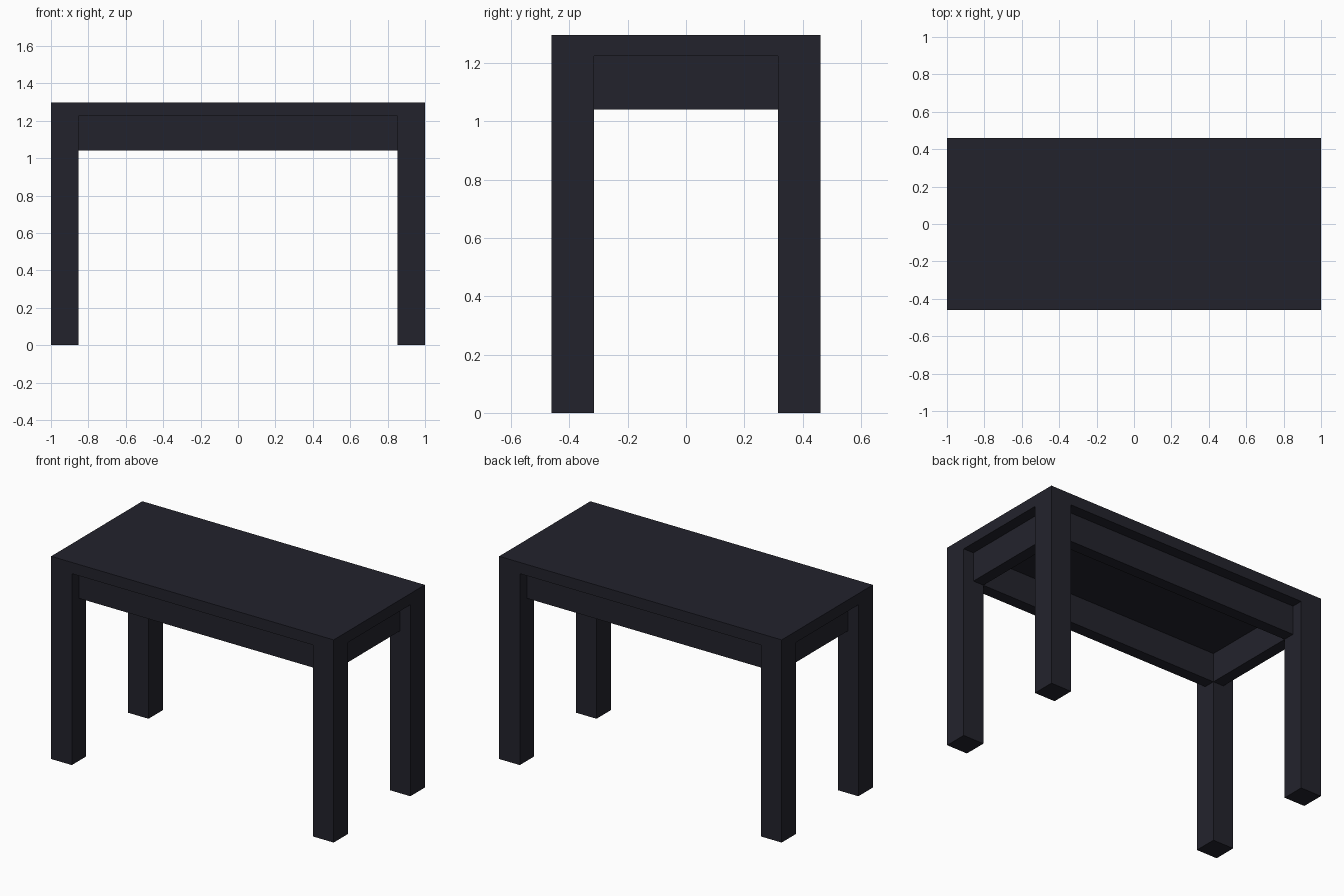
import bpy, bmesh
from mathutils import Vector, Matrix

if "Cube" in bpy.data.objects:
    bpy.data.objects.remove(bpy.data.objects["Cube"])

# Main dimensions
HX, HY, H = 1.0, 0.461, 1.297      # half length, half width, height
LEG = 0.146                        # square leg size
TOP_Z, RAIL_Z = 1.225, 1.04        # underside of top, underside of rails
RECESS = 0.072                     # rail setback from the leg faces

wood = bpy.data.materials.new("dark charcoal")
wood.diffuse_color = (0.0165, 0.0165, 0.0255, 1)
wood.use_nodes = True
wood.node_tree.nodes["Principled BSDF"].inputs["Base Color"].default_value = wood.diffuse_color


def box(bm, lo, hi):
    lo, hi = Vector(lo), Vector(hi)
    m = Matrix.Translation((lo + hi) / 2) @ Matrix.Diagonal((*(hi - lo), 1))
    bmesh.ops.create_cube(bm, size=1, matrix=m)


def finish(bm, name):
    bmesh.ops.recalc_face_normals(bm, faces=bm.faces[:])
    mesh = bpy.data.meshes.new(name)
    bm.to_mesh(mesh)
    bm.free()
    mesh.materials.append(wood)
    bpy.context.collection.objects.link(bpy.data.objects.new(name, mesh))


# Top slab with legs pulled down from its underside corners
bm = bmesh.new()
box(bm, (-HX, -HY, TOP_Z), (HX, HY, H))
for s in (-1, 1):
    for co, no in (((s * (HX - LEG), 0, 0), (1, 0, 0)),
                   ((0, s * (HY - LEG), 0), (0, 1, 0))):
        bmesh.ops.bisect_plane(bm, geom=bm.verts[:] + bm.edges[:] + bm.faces[:],
                               plane_co=co, plane_no=no)
bm.normal_update()
corners = []
for f in bm.faces:
    c = f.calc_center_median()
    if f.normal.z < -0.9 and abs(c.x) > HX - LEG and abs(c.y) > HY - LEG:
        corners.append(f)
new = bmesh.ops.extrude_face_region(bm, geom=corners)["geom"]
for v in new:
    if isinstance(v, bmesh.types.BMVert):
        v.co.z = 0
bmesh.ops.dissolve_limit(bm, angle_limit=0.01, verts=bm.verts[:], edges=bm.edges[:])
finish(bm, "tabletop_and_legs")

# Recessed rails between the legs, flush with the inner leg corners
ix, iy = HX - LEG, HY - LEG
for s, side in ((-1, "front"), (1, "back")):
    y = sorted((s * iy, s * (HY - RECESS)))
    bm = bmesh.new()
    box(bm, (-ix, y[0], RAIL_Z), (ix, y[1], TOP_Z))
    finish(bm, side + "_rail")
for s, side in ((-1, "left"), (1, "right")):
    x = sorted((s * ix, s * (HX - RECESS)))
    bm = bmesh.new()
    box(bm, (x[0], -iy, RAIL_Z), (x[1], iy, TOP_Z))
    finish(bm, side + "_rail")
